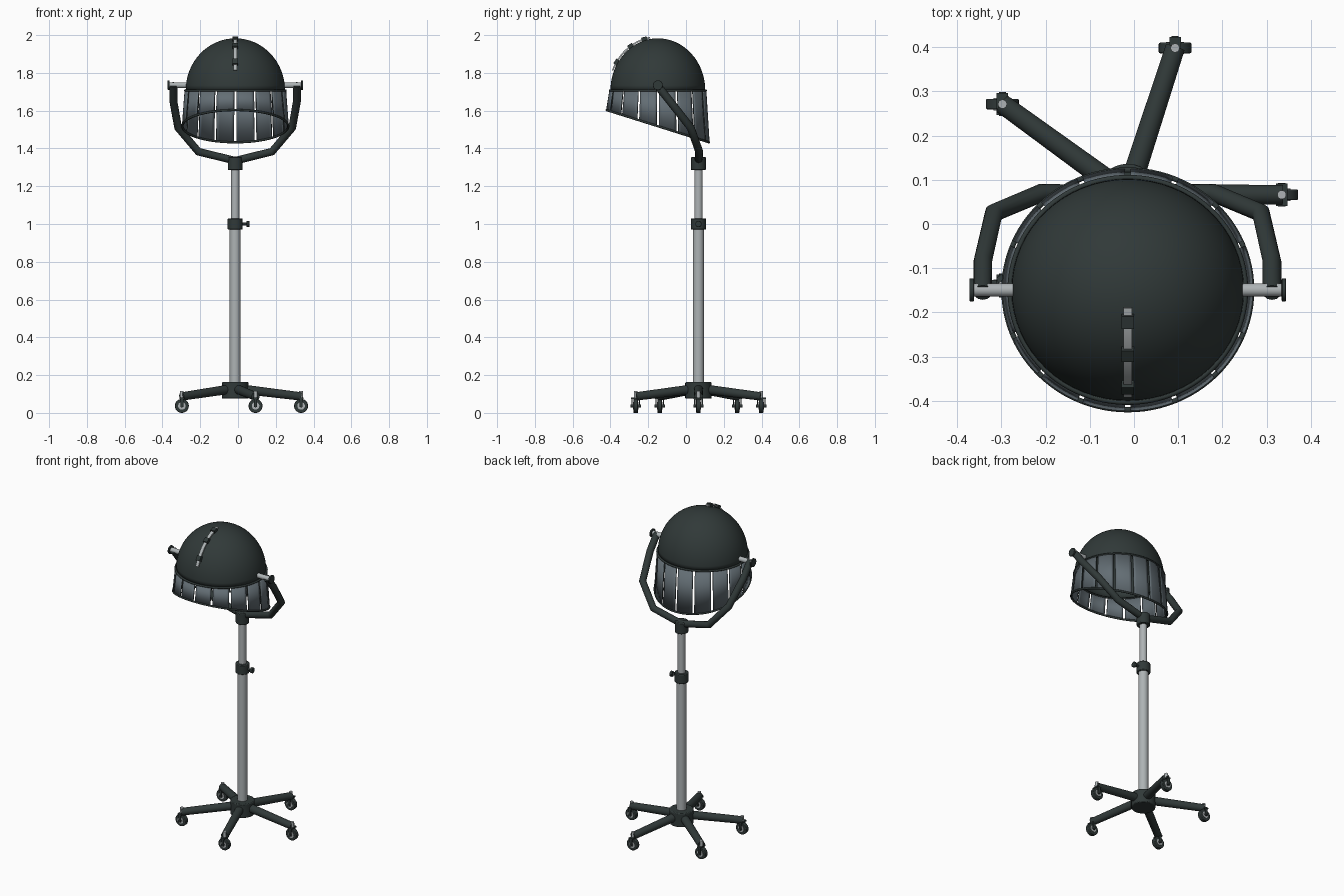
import bpy, bmesh
from math import sin, cos, pi, radians
from mathutils import Vector

if "Cube" in bpy.data.objects:
    bpy.data.objects.remove(bpy.data.objects["Cube"])


def material(name, color):
    m = bpy.data.materials.new(name)
    m.use_nodes = True
    m.diffuse_color = (*color, 1)
    m.node_tree.nodes["Principled BSDF"].inputs["Base Color"].default_value = (*color, 1)
    return m


DARK = material("dark green grey", (0.03, 0.041, 0.04))
METAL = material("brushed metal", (0.42, 0.45, 0.46))
SMOKE = material("smoked visor", (0.125, 0.155, 0.175))

AX, AY = -0.015, 0.066      # column axis
DX, DY, DZ = -0.014, -0.149, 1.707  # dome centre


def finish(ob, name, mat, angle=35):
    ob.name = name
    if mat:
        ob.data.materials.clear()
        ob.data.materials.append(mat)
    bpy.ops.object.select_all(action="DESELECT")
    ob.select_set(True)
    bpy.context.view_layer.objects.active = ob
    bpy.ops.object.shade_smooth_by_angle(angle=radians(angle))
    return ob


def from_bmesh(bm, name, mat, angle=35):
    bmesh.ops.recalc_face_normals(bm, faces=bm.faces)
    me = bpy.data.meshes.new(name)
    bm.to_mesh(me)
    bm.free()
    ob = bpy.data.objects.new(name, me)
    bpy.context.collection.objects.link(ob)
    return finish(ob, name, mat, angle)


def rod(name, a, b, r, mat, r2=None, bevel=0, sides=32):
    """Cylinder or cone running from point a to point b."""
    a, b = Vector(a), Vector(b)
    bpy.ops.mesh.primitive_cone_add(vertices=sides, radius1=r, radius2=r if r2 is None else r2,
                                    depth=(b - a).length, location=(a + b) / 2)
    ob = bpy.context.object
    ob.rotation_euler = (b - a).to_track_quat("Z", "Y").to_euler()
    finish(ob, name, mat)
    if bevel:
        mod = ob.modifiers.new("Bevel", "BEVEL")
        mod.width, mod.segments = bevel, 2
    return ob


def box(name, loc, size, mat, tilt=0):
    bpy.ops.mesh.primitive_cube_add(size=1, location=loc, rotation=(tilt, 0, 0))
    ob = bpy.context.object
    ob.scale = size
    return finish(ob, name, mat)


def tube(name, points, r, mat, closed=False):
    """Round tube through the points, as a mesh."""
    cu = bpy.data.curves.new(name, "CURVE")
    cu.dimensions = "3D"
    cu.bevel_depth, cu.bevel_resolution, cu.use_fill_caps = r, 4, True
    sp = cu.splines.new("POLY")
    sp.points.add(len(points) - 1)
    for p, co in zip(sp.points, points):
        p.co = (*co, 1)
    sp.use_cyclic_u = closed
    ob = bpy.data.objects.new(name, cu)
    bpy.context.collection.objects.link(ob)
    bpy.ops.object.select_all(action="DESELECT")
    ob.select_set(True)
    bpy.context.view_layer.objects.active = ob
    bpy.ops.object.convert(target="MESH")
    return finish(bpy.context.object, name, mat, 40)


# Base hub and telescopic column
rod("base_hub", (AX, AY, 0.075), (AX, AY, 0.163), 0.07, DARK, bevel=0.005)
rod("lower_column", (AX, AY, 0.15), (AX, AY, 0.99), 0.029, METAL)
rod("upper_column", (AX, AY, 0.98), (AX, AY, 1.30), 0.022, METAL)
rod("height_collar", (AX, AY, 0.97), (AX, AY, 1.03), 0.04, DARK, bevel=0.004)
rod("yoke_socket", (AX, AY, 1.285), (AX, AY, 1.355), 0.039, DARK, bevel=0.004)
rod("lock_knob_stem", (AX + 0.03, AY, 1.0), (AX + 0.065, AY, 1.0), 0.007, DARK)
rod("lock_knob_head", (AX + 0.06, AY, 1.0), (AX + 0.076, AY, 1.0), 0.017, DARK, bevel=0.003)

# Five legs with casters, all wheels rolling along x
for i in range(5):
    d = Vector((cos(i * 2 * pi / 5), sin(i * 2 * pi / 5), 0))
    c = Vector((AX, AY, 0))
    rod("leg", c + d * 0.04 + Vector((0, 0, 0.125)), c + d * 0.35 + Vector((0, 0, 0.087)),
        0.025, DARK, 0.022)
    w = c + d * 0.349
    x, y = w.x, w.y
    rod("caster_stem", (x, y, 0.06), (x, y, 0.115), 0.01, METAL)
    rod("caster_wheel", (x, y - 0.012, 0.037), (x, y + 0.012, 0.037), 0.037, DARK, bevel=0.003)
    rod("wheel_hub", (x, y - 0.014, 0.037), (x, y + 0.014, 0.037), 0.02, METAL)
    rod("wheel_axle", (x, y - 0.027, 0.037), (x, y + 0.027, 0.037), 0.008, DARK)
    box("caster_crown", (x, y, 0.078), (0.026, 0.05, 0.008), DARK)
    for s in (-1, 1):
        box("caster_fork", (x, y + s * 0.02, 0.055), (0.016, 0.006, 0.05), DARK)

# Yoke carrying the hood on both sides
half = [(0.327, -0.155, 1.738), (0.327, -0.085, 1.65), (0.302, 0.025, 1.51), (0.195, 0.07, 1.383)]
path = [(AX - x, y, z) for x, y, z in half] + [(AX, AY, 1.335)] \
    + [(AX + x, y, z) for x, y, z in reversed(half)]
tube("yoke", path, 0.021, DARK)
for s in (-1, 1):
    pin = lambda x: (DX + s * x, DY, 1.735)
    rod("pivot_pin", pin(0.25), pin(0.352), 0.015, METAL)
    rod("pivot_cap", pin(0.348), pin(0.358), 0.026, DARK, bevel=0.002)

# Dome shell: open hemisphere with thickness
bm = bmesh.new()
bmesh.ops.create_uvsphere(bm, u_segments=64, v_segments=32, radius=1)
bmesh.ops.delete(bm, geom=[v for v in bm.verts if v.co.z < -0.01], context="VERTS")
for v in bm.verts:
    v.co = (DX + v.co.x * 0.263, DY + v.co.y * 0.251, DZ + v.co.z * 0.276)
dome = from_bmesh(bm, "dome", DARK, 50)
mod = dome.modifiers.new("Shell", "SOLIDIFY")
mod.thickness, mod.offset = 0.012, -1


def visor_point(a, t):
    """Point on the flared visor: angle a, t from 0 at the top to 1 at the slanted rim."""
    drop_y = DY + 0.271 * sin(a)
    bottom = 1.603 - (drop_y + 0.42) * 0.315
    return Vector((DX + cos(a) * (0.266 + 0.014 * t), DY + sin(a) * (0.254 + 0.017 * t),
                   DZ + (bottom - DZ) * t))


# Visor: sixteen separate panels with dark edges and open slits between
PANELS, STEPS, GAP = 16, 6, 0.022
bm = bmesh.new()
for i in range(PANELS):
    start = i * 2 * pi / PANELS + GAP
    span = 2 * pi / PANELS - 2 * GAP
    rows = [[bm.verts.new(visor_point(start + span * k / STEPS, t)) for t in (0, 1)]
            for k in range(STEPS + 1)]
    for p, q in zip(rows, rows[1:]):
        bm.faces.new((p[0], p[1], q[1], q[0]))
visor = from_bmesh(bm, "visor_panels", SMOKE)
visor.data.materials.append(DARK)
mod = visor.modifiers.new("Thickness", "SOLIDIFY")
mod.thickness, mod.offset, mod.material_offset_rim = 0.006, 0, 1

# Rims above and below the panels
for name, t, r in (("visor_top_rim", 0, 0.006), ("visor_bottom_rim", 1, 0.006)):
    tube(name, [visor_point(k * 2 * pi / 96, t) for k in range(96)], r, DARK, True)


def dome_arc(deg, lift):
    a = radians(deg)
    return Vector((DX, DY - cos(a) * (0.251 + lift), DZ + sin(a) * (0.276 + lift)))


# Curved metal strip on the dome with three dark clips
bm = bmesh.new()
rings = []
for k in range(13):
    deg = 22 + k * 59 / 12
    lo, hi = dome_arc(deg, 0.003), dome_arc(deg, 0.011)
    side = Vector((0.01, 0, 0))
    rings.append([bm.verts.new(p) for p in (lo - side, lo + side, hi + side, hi - side)])
for p, q in zip(rings, rings[1:]):
    for j in range(4):
        bm.faces.new((p[j], p[j - 1], q[j - 1], q[j]))
bm.faces.new(rings[0])
bm.faces.new(rings[-1][::-1])
from_bmesh(bm, "dome_strip", METAL)
for deg in (32, 56, 74):
    box("strip_clip", dome_arc(deg, 0.008), (0.028, 0.03, 0.02), DARK, radians(90 - deg))
